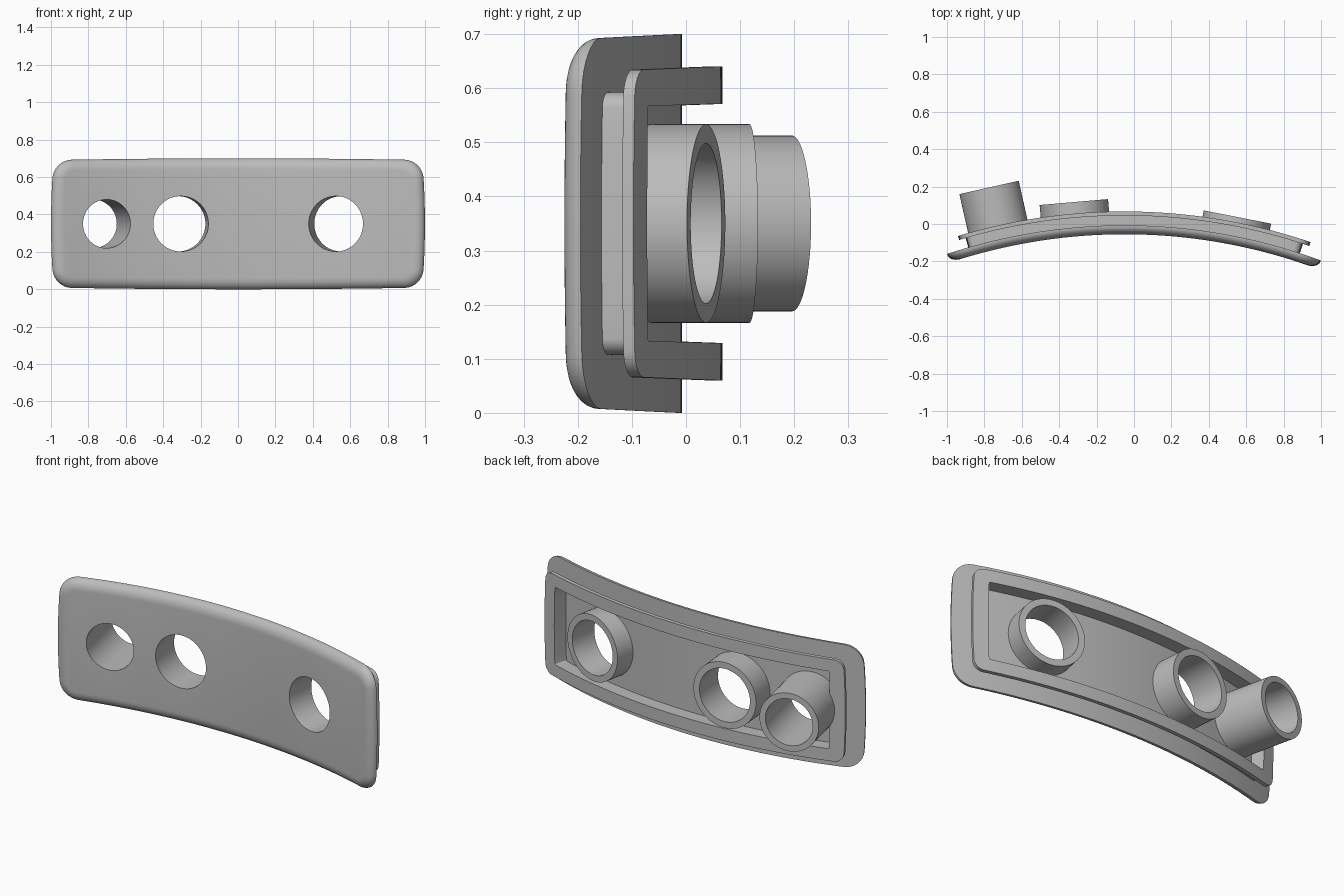
import bpy, bmesh
from math import sin, cos, pi
from mathutils import Matrix, Vector

if "Cube" in bpy.data.objects:
    bpy.data.objects.remove(bpy.data.objects["Cube"])

RADIUS = 3.02                      # bend radius of the plate's back
AXIS = Vector((-0.05, -3.027, 0.35))
TILT = 0.0175

grey = bpy.data.materials.new("plain grey")
grey.use_nodes = True
grey.diffuse_color = (0.5, 0.5, 0.5, 1)
grey.node_tree.nodes["Principled BSDF"].inputs["Base Color"].default_value = (0.5, 0.5, 0.5, 1)


def bend(s, z, depth):
    """Wrap a flat point around the vertical bend axis."""
    a = s / RADIUS + TILT
    r = RADIUS + depth
    return AXIS + Vector((r * sin(a), r * cos(a), z))


def outline(half_w, half_h, corner):
    """Rounded rectangle with slightly bowed sides, symmetric in z."""
    w, h = half_w - corner, half_h - corner
    top = [(half_w, h * t / 4) for t in (0.2, 1, 2, 3)]
    top += [(w + corner * cos(k * pi / 16), h + corner * sin(k * pi / 16)) for k in range(9)]
    top += [(w * (1 - k / 28), half_h) for k in range(1, 28)]
    top += [(-s, z) for s, z in reversed(top) if s > 0]
    # the middle of the top edge is bridged by the evenly spaced columns
    top += [(s, -z) for s, z in reversed(top)]
    return [(s * (1 - 0.015 * (z / 0.35) ** 2), z * (1 - 0.025 * s * s)) for s, z in top]


def make_object(name, bm):
    bmesh.ops.recalc_face_normals(bm, faces=bm.faces)
    mesh = bpy.data.meshes.new(name)
    bm.to_mesh(mesh)
    bm.free()
    mesh.materials.append(grey)
    obj = bpy.data.objects.new(name, mesh)
    bpy.context.collection.objects.link(obj)
    return obj


def loft(name, sections, capped):
    """Skin bent outlines; cap the ends with strips, or join last to first."""
    bm = bmesh.new()
    rings = [[bm.verts.new(bend(s, z, d)) for s, z in outline(w, h, c)]
             for w, h, c, d in sections]
    n = len(rings[0])
    pairs = list(zip(rings, rings[1:]))
    if capped:
        for ring in (rings[0], rings[-1]):
            for i in range(n // 2 - 1):
                bm.faces.new((ring[i], ring[i + 1], ring[n - 2 - i], ring[n - 1 - i]))
    else:
        pairs.append((rings[-1], rings[0]))
    for a, b in pairs:
        for i in range(n):
            j = (i + 1) % n
            bm.faces.new((a[i], a[j], b[j], b[i]))
    return make_object(name, bm)


def radial_cylinder(name, angle, radius, start, end):
    """Cylinder pointing straight out from the bend axis."""
    bm = bmesh.new()
    out = Vector((sin(angle), cos(angle), 0))
    turn = out.to_track_quat('Z', 'Y').to_matrix().to_4x4()
    centre = AXIS + out * (RADIUS + (start + end) / 2)
    bmesh.ops.create_cone(bm, cap_ends=True, segments=64, radius1=radius, radius2=radius,
                          depth=end - start, matrix=Matrix.Translation(centre) @ turn)
    return make_object(name, bm)


def cut(obj, cutter):
    bpy.context.view_layer.objects.active = obj
    mod = obj.modifiers.new("bore", 'BOOLEAN')
    mod.operation, mod.solver, mod.object = 'DIFFERENCE', 'EXACT', cutter
    bpy.ops.object.modifier_apply(modifier=mod.name)


# Face plate with a rounded front edge
HALF_W, HALF_H, CORNER = 1.019, 0.35, 0.1
sections = [(HALF_W, HALF_H, CORNER, 0)]
for k in range(9):
    a = k * pi / 16
    inset = 0.06 * (1 - cos(a))
    sections.append((HALF_W - inset, HALF_H - inset, CORNER - inset, -0.004 - 0.044 * sin(a)))
plate = loft("face_plate", sections, True)

# Mounting rim: narrow neck, wider lip, open pocket
rim = loft("mounting_rim", [
    (0.90, 0.247, 0.03, -0.008), (0.90, 0.247, 0.03, 0.052),
    (0.935, 0.29, 0.05, 0.052), (0.935, 0.29, 0.05, 0.074),
    (0.855, 0.221, 0.006, 0.074), (0.855, 0.221, 0.006, -0.008)], False)

# Tubes: name, angle, outer radius, bore radius, length
parts = [plate, rim]
for name, angle, outer, bore, length in (
        ("right_tube", -0.2213, 0.1625, 0.13, 0.283),
        ("middle_tube", -0.0862, 0.1835, 0.148, 0.136),
        ("left_tube", 0.1943, 0.1835, 0.148, 0.103)):
    tube = radial_cylinder(name, angle, outer, -0.012, length)
    cutter = radial_cylinder(name + "_cutter", angle, bore, -0.2, length + 0.1)
    cut(tube, cutter)
    cut(plate, cutter)
    bpy.data.objects.remove(cutter)
    parts.append(tube)

# Smooth shading with sharp edges kept
bpy.ops.object.select_all(action='DESELECT')
for obj in parts:
    obj.select_set(True)
bpy.context.view_layer.objects.active = plate
bpy.ops.object.shade_smooth_by_angle(angle=0.6)
